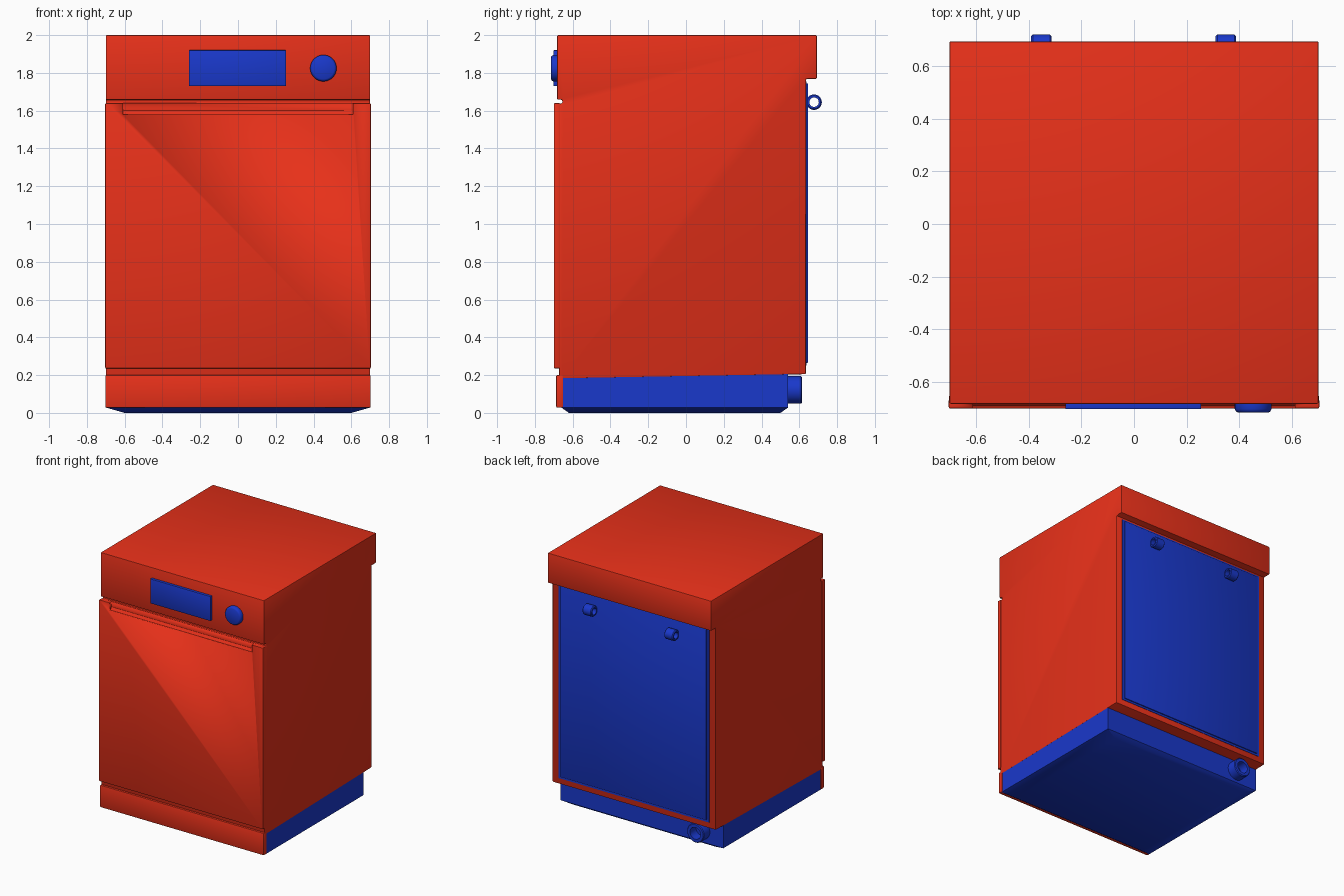
import bpy, bmesh, math
from mathutils import Matrix

if "Cube" in bpy.data.objects:
    bpy.data.objects.remove(bpy.data.objects["Cube"])


def material(name, color):
    m = bpy.data.materials.new(name)
    m.diffuse_color = color
    m.use_nodes = True
    m.node_tree.nodes["Principled BSDF"].inputs["Base Color"].default_value = m.diffuse_color
    return m


RED = material("red_enamel", (0.8, 0.03, 0.01, 1))
BLUE = material("blue_parts", (0.01, 0.04, 0.6, 1))


def finish(name, bm, mat, bevel=0.0, segments=2):
    """Bevel sharp edges, turn the bmesh into an object and shade it."""
    bmesh.ops.recalc_face_normals(bm, faces=bm.faces)
    if bevel:
        edges = [e for e in bm.edges if e.calc_face_angle(0) > math.radians(40)]
        bmesh.ops.bevel(bm, geom=edges, offset=bevel, segments=segments,
                        profile=0.5, affect='EDGES', clamp_overlap=True)
    me = bpy.data.meshes.new(name)
    bm.to_mesh(me)
    bm.free()
    me.materials.append(mat)
    ob = bpy.data.objects.new(name, me)
    bpy.context.collection.objects.link(ob)
    bpy.ops.object.select_all(action='DESELECT')
    ob.select_set(True)
    bpy.context.view_layer.objects.active = ob
    bpy.ops.object.shade_smooth_by_angle(angle=math.radians(35))
    return ob


def profile(name, yz, x0, x1, mat, bevel=0.0):
    """Extrude a side (y, z) outline along x."""
    bm = bmesh.new()
    face = bm.faces.new([bm.verts.new((x0, y, z)) for y, z in yz])
    ext = bmesh.ops.extrude_face_region(bm, geom=[face])
    for v in ext["geom"]:
        if isinstance(v, bmesh.types.BMVert):
            v.co.x = x1
    return finish(name, bm, mat, bevel)


def box(name, x, y, z, mat, bevel=0.0):
    yz = [(y[0], z[0]), (y[1], z[0]), (y[1], z[1]), (y[0], z[1])]
    return profile(name, yz, x[0], x[1], mat, bevel)


def lathe(name, rz, center, axis, mat, closed=True, steps=32):
    """Spin a (radius, height) outline and point it along an axis."""
    bm = bmesh.new()
    vs = [bm.verts.new((r, 0, h)) for r, h in rz]
    pairs = list(zip(vs, vs[1:])) + ([(vs[-1], vs[0])] if closed else [])
    edges = [bm.edges.new(p) for p in pairs]
    bmesh.ops.spin(bm, geom=vs + edges, cent=(0, 0, 0), axis=(0, 0, 1),
                   angle=2 * math.pi, steps=steps, use_merge=True)
    bmesh.ops.remove_doubles(bm, verts=bm.verts, dist=1e-5)
    rot = {'X': Matrix.Rotation(math.pi / 2, 4, 'Y'),
           'Y': Matrix.Rotation(-math.pi / 2, 4, 'X'),
           '-Y': Matrix.Rotation(math.pi / 2, 4, 'X')}[axis]
    bmesh.ops.transform(bm, matrix=Matrix.Translation(center) @ rot, verts=bm.verts)
    return finish(name, bm, mat)


# Cabinet with control fascia, seam above the door and rear worktop lip
profile("cabinet", [(-0.682, 1.658), (-0.682, 2.0), (0.693, 2.0), (0.693, 1.768),
                    (0.635, 1.768), (0.635, 0.205), (-0.655, 0.182), (-0.672, 0.182),
                    (-0.672, 1.638), (-0.655, 1.638), (-0.655, 1.658)],
        -0.7, 0.7, RED, 0.006)

# Door with a sloped finger recess along its top edge
door = box("door", (-0.703, 0.703), (-0.70, -0.665), (0.235, 1.64), RED, 0.006)
cutter = profile("recess_cutter", [(-0.72, 1.58), (-0.69, 1.58), (-0.675, 1.60),
                                   (-0.675, 1.66), (-0.72, 1.66)], -0.61, 0.61, RED)
cutter.hide_render = True
cut = door.modifiers.new("finger_recess", 'BOOLEAN')
cut.operation, cut.solver, cut.object = 'DIFFERENCE', 'EXACT', cutter
bpy.ops.object.select_all(action='DESELECT')
bpy.context.view_layer.objects.active = door
door.select_set(True)
bpy.ops.object.modifier_apply(modifier=cut.name)
bpy.data.objects.remove(cutter)

# Kick plate
box("kick_plate", (-0.702, 0.702), (-0.687, -0.65), (0.028, 0.2), RED, 0.006)

# Base tray with a tapered underside
bm = bmesh.new()
rings = [(0.60, -0.62, 0.50, 0.0), (0.698, -0.66, 0.54, 0.028), (0.698, -0.66, 0.54, 0.21)]
loops = [[bm.verts.new(c) for c in ((-x, a, z), (x, a, z), (x, b, z), (-x, b, z))]
         for x, a, b, z in rings]
for lo, hi in zip(loops, loops[1:]):
    for i in range(4):
        j = (i + 1) % 4
        bm.faces.new((lo[i], lo[j], hi[j], hi[i]))
bm.faces.new(loops[0])
bm.faces.new(loops[-1])
for v in loops[-1]:
    v.co.z = 0.185 if v.co.y < 0 else 0.206
finish("base_tray", bm, BLUE)

# Display and dial
box("display", (-0.26, 0.255), (-0.702, -0.67), (1.73, 1.92), BLUE, 0.003)
lathe("dial", [(0.07, 0), (0.07, 0.022), (0.065, 0.031), (0.058, 0.035), (0, 0.035)],
      (0.452, -0.68, 1.825), '-Y', BLUE, closed=False, steps=40)

# Rear service panel, raised in two steps
box("rear_panel", (-0.645, 0.645), (0.62, 0.638), (0.25, 1.755), BLUE)
box("rear_panel_face", (-0.625, 0.625), (0.62, 0.646), (0.265, 1.745), BLUE, 0.003)


def tube(outer, inner, length):
    b = 0.006
    return [(inner, 0), (outer - b, 0), (outer, b), (outer, length - b),
            (outer - b, length), (inner, length)]


# Rear hose rings and drain outlet
for side, x in (("left", -0.39), ("right", 0.31)):
    lathe("hose_ring_" + side, tube(0.041, 0.025, 0.077), (x, 0.678, 1.645), 'X', BLUE)
lathe("drain_outlet", tube(0.073, 0.045, 0.085), (-0.51, 0.53, 0.122), 'Y', BLUE)
